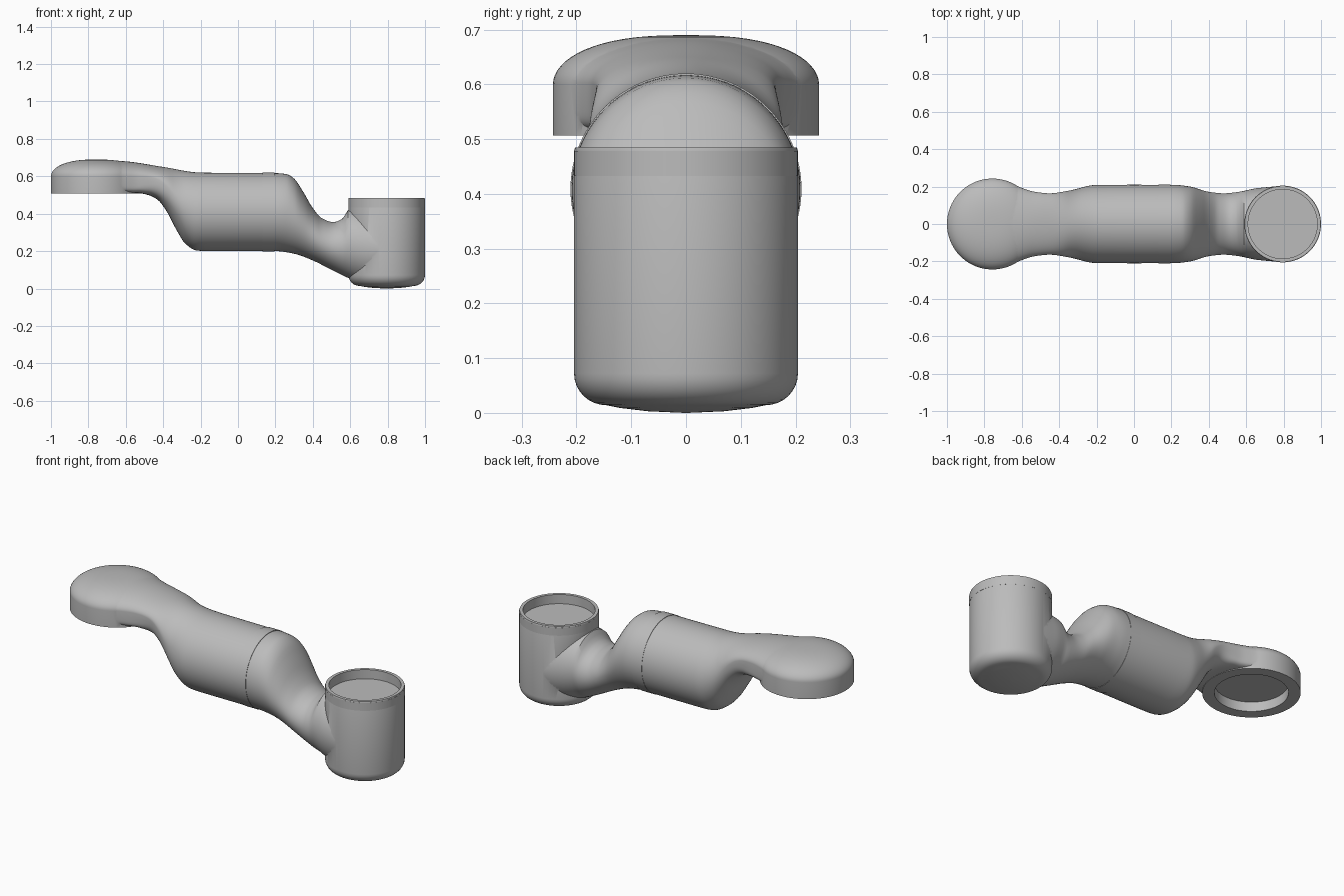
import bpy
import bmesh
from math import cos, sin, pi, copysign
from mathutils import Matrix, Vector

cube = bpy.data.objects.get("Cube")
if cube:
    bpy.data.objects.remove(cube, do_unlink=True)

grey = bpy.data.materials.new("plain grey")
grey.use_nodes = True
grey.diffuse_color = (0.5, 0.5, 0.5, 1)
grey.node_tree.nodes["Principled BSDF"].inputs["Base Color"].default_value = (0.5, 0.5, 0.5, 1)

SEG = 96
HEAD_X, CUP_X = -0.757, 0.795

# Side and plan outlines of the arm, as (x, value)
TOP = [(-0.76, 0.689), (-0.6, 0.68), (-0.4, 0.65), (-0.2, 0.62), (0.0, 0.618), (0.2, 0.617),
       (0.26, 0.612), (0.3, 0.588), (0.35, 0.515), (0.4, 0.43), (0.45, 0.375), (0.51, 0.355),
       (0.56, 0.375), (0.59, 0.42), (0.63, 0.425), (0.8, 0.42)]
BOTTOM = [(-0.76, 0.512), (-0.54, 0.511), (-0.48, 0.5), (-0.43, 0.475), (-0.38, 0.41),
          (-0.33, 0.315), (-0.28, 0.238), (-0.22, 0.203), (-0.16, 0.2), (0.2, 0.2),
          (0.3, 0.186), (0.4, 0.15), (0.5, 0.1), (0.6, 0.052), (0.7, 0.017), (0.8, 0.006)]
WIDTH = [(-0.76, 0.238), (-0.68, 0.227), (-0.6, 0.193), (-0.53, 0.172), (-0.45, 0.164),
         (-0.35, 0.178), (-0.2, 0.209), (0.0, 0.21), (0.22, 0.209), (0.3, 0.2), (0.4, 0.172),
         (0.48, 0.164), (0.56, 0.172), (0.66, 0.192), (0.8, 0.202)]


def curve(points, x):
    """Smooth Hermite interpolation that does not overshoot."""
    def slope(i):
        if i == 0 or i == len(points) - 1:
            return 0.0
        (xa, ya), (xb, yb), (xc, yc) = points[i - 1:i + 2]
        a, b = (yb - ya) / (xb - xa), (yc - yb) / (xc - xb)
        return 2 * a * b / (a + b) if a * b > 0 else 0.0

    i = 0
    while i < len(points) - 2 and x > points[i + 1][0]:
        i += 1
    (xa, ya), (xb, yb) = points[i], points[i + 1]
    h = xb - xa
    t = min(max((x - xa) / h, 0), 1)
    s = t * t * (3 - 2 * t)
    return ya + (yb - ya) * s + h * t * (1 - t) * ((1 - t) * slope(i) - t * slope(i + 1))


def make(name, bm):
    bmesh.ops.recalc_face_normals(bm, faces=bm.faces)
    mesh = bpy.data.meshes.new(name)
    bm.to_mesh(mesh)
    bm.free()
    mesh.materials.append(grey)
    obj = bpy.data.objects.new(name, mesh)
    bpy.context.collection.objects.link(obj)
    return obj


def bridge(name, rings, closed=False):
    """Skin a row of rings; cap the ends, or join last to first."""
    bm = bmesh.new()
    loops = [[bm.verts.new(p) for p in ring] for ring in rings]
    pairs = list(zip(loops, loops[1:]))
    if closed:
        pairs.append((loops[-1], loops[0]))
    for a, b in pairs:
        for i in range(len(a)):
            j = (i + 1) % len(a)
            bm.faces.new((a[i], a[j], b[j], b[i]))
    if not closed:
        bm.faces.new(loops[0])
        bm.faces.new(loops[-1])
    return make(name, bm)


def revolve(name, profile, x, closed=False):
    """Turn an (r, z) profile round a vertical axis at x."""
    angles = [2 * pi * i / SEG for i in range(SEG)]
    return bridge(name, [[(x + r * cos(a), r * sin(a), z) for a in angles]
                         for r, z in profile], closed)


def section(x):
    """Upright cross-section: round along the tube, flat-bottomed near the head."""
    top, bottom, w = curve(TOP, x), curve(BOTTOM, x), curve(WIDTH, x)
    flat = min(max((-0.3 - x) / 0.26, 0), 1)
    flat = flat * flat * (3 - 2 * flat)
    mid = (top + bottom) / 2 * (1 - flat) + 0.6 * flat
    ring = []
    for i in range(SEG):
        a = 2 * pi * (i + 0.5) / SEG
        c, s = cos(a), sin(a)
        e = 1 if s > 0 else 1 - 0.75 * flat
        y = w * copysign(abs(c) ** e, c)
        z = mid + (top - mid if s > 0 else mid - bottom) * copysign(abs(s) ** e, s)
        ring.append((x, y, z))
    return ring


def boolean(target, other, operation):
    mod = target.modifiers.new(operation, "BOOLEAN")
    mod.operation, mod.solver, mod.object = operation, "EXACT", other
    bpy.context.view_layer.objects.active = target
    bpy.ops.object.modifier_apply(modifier=mod.name)
    bpy.data.objects.remove(other, do_unlink=True)


# Arm tube with its two necks
STEPS = 110
arm = bridge("arm_body", [section(-0.76 + 1.56 * i / STEPS) for i in range(STEPS + 1)])

# Flat head with a domed top
R = 0.243
dome = [(R * cos(t * pi / 32) ** 0.8, 0.6 + 0.09 * sin(t * pi / 32)) for t in range(16)]
head = revolve("head", [(R, 0.507)] + dome + [(0.003, 0.69)], HEAD_X)

# Upright cup with a rounded base
C = 0.2045
base = [(0.003, 0.0), (0.07, 0.003), (0.12, 0.009)]
base += [(0.145 + 0.0595 * sin(t * pi / 16), 0.072 - 0.058 * cos(t * pi / 16)) for t in range(9)]
cup = revolve("cup", base + [(C, 0.478), (C - 0.002, 0.485)], CUP_X)

boolean(arm, head, "UNION")
boolean(arm, cup, "UNION")

# Round sockets under the head and in the top of the cup
boolean(arm, revolve("head_socket", [(0.183, 0.4), (0.183, 0.56)], HEAD_X), "DIFFERENCE")
boolean(arm, revolve("cup_socket", [(0.185, 0.433), (0.185, 0.6)], CUP_X), "DIFFERENCE")

# Thin joint bands round the cup rim and the tube
cup_band = revolve("cup_band", [(C - 0.003, 0.433), (C + 0.0005, 0.433),
                                (C + 0.0005, 0.478), (C - 0.003, 0.478)], CUP_X, True)
tube_band = revolve("tube_band", [(0.2075, 0.13), (0.211, 0.13),
                                  (0.211, 0.195), (0.2075, 0.195)], 0, True)
tube_band.data.transform(Matrix.Translation(Vector((0, 0, 0.409))) @ Matrix.Rotation(pi / 2, 4, "Y"))

# Smooth shading with crisp edges
bpy.ops.object.select_all(action="DESELECT")
for obj in (arm, cup_band, tube_band):
    obj.select_set(True)
bpy.context.view_layer.objects.active = arm
bpy.ops.object.shade_smooth_by_angle(angle=0.6)
